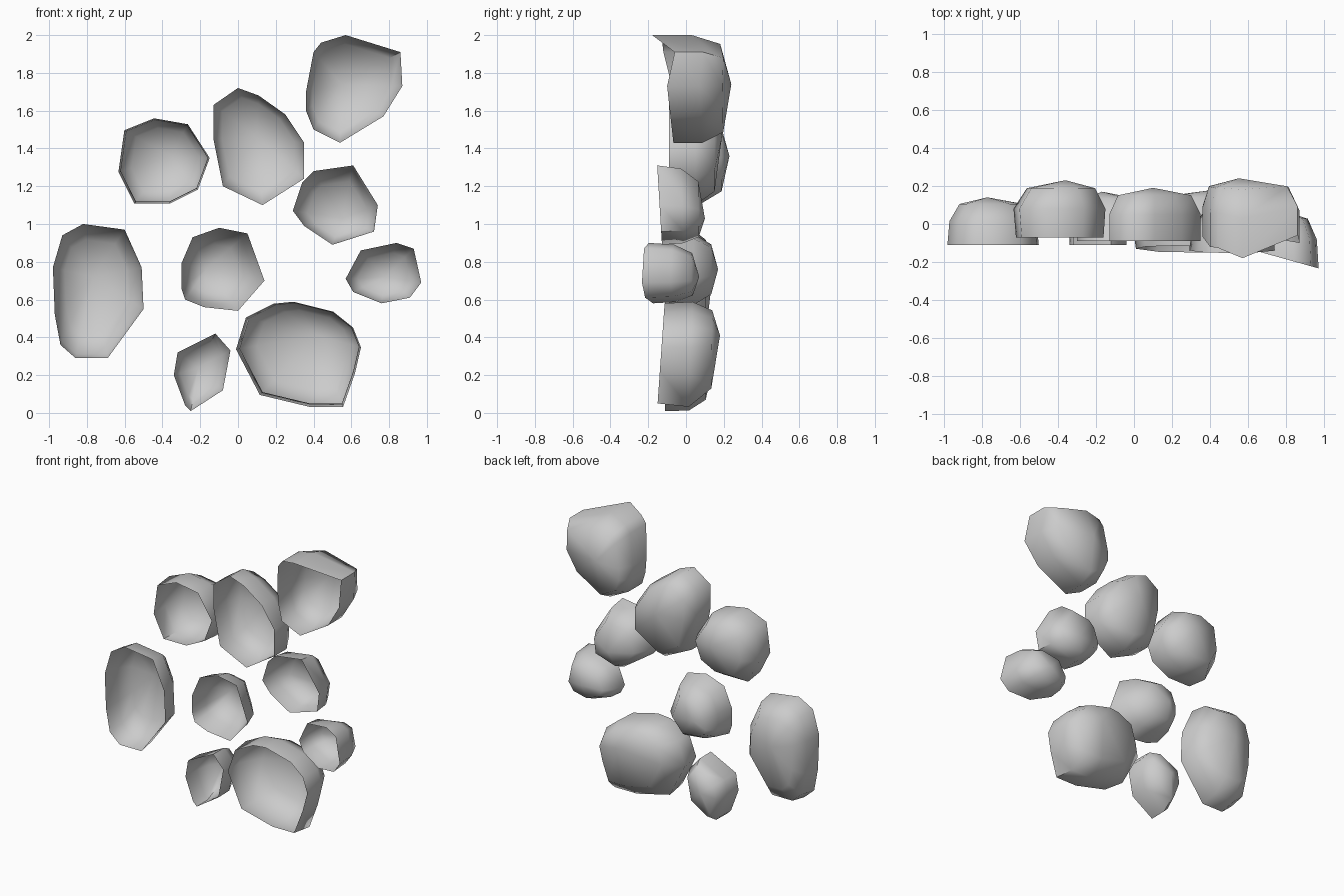
import bpy
import bmesh
from math import radians
from mathutils import Vector

default_cube = bpy.data.objects.get("Cube")
if default_cube:
    bpy.data.objects.remove(default_cube, do_unlink=True)

# One plain grey stone material
stone_grey = bpy.data.materials.new("stone grey")
stone_grey.use_nodes = True
stone_colour = (0.6, 0.6, 0.6, 1.0)
stone_grey.diffuse_color = stone_colour
stone_grey.node_tree.nodes["Principled BSDF"].inputs["Base Color"].default_value = stone_colour


def stone_shell(name, outline, rim, back, tilt_x=0.0, tilt_z=0.0, waist=0.95, cap=0.7):
    """Hollow stone, open at the front; outline holds (x, z) or (x, z, push).

    waist and cap are the widths halfway back and near the domed back.
    """
    apex = Vector(back)
    count = len(outline)
    middle_x = sum(point[0] for point in outline) / count
    middle_z = sum(point[1] for point in outline) / count
    mesh_builder = bmesh.new()
    rings = []
    for depth, width in ((0.0, 1.0), (0.5, waist), (0.86, cap)):
        ring = []
        for point in outline:
            x, z = point[0], point[1]
            push = point[2] if len(point) > 2 else 0.0
            front = rim + tilt_x * (x - middle_x) + tilt_z * (z - middle_z) + push
            ring.append(mesh_builder.verts.new((
                apex.x + (x - apex.x) * width,
                front + (apex.y - front) * depth,
                apex.z + (z - apex.z) * width,
            )))
        rings.append(ring)
    tip = mesh_builder.verts.new(apex)

    # Side walls, then the fan that closes the back
    for outer, inner in zip(rings, rings[1:]):
        for i in range(count):
            j = (i + 1) % count
            mesh_builder.faces.new((outer[i], outer[j], inner[j], inner[i]))
    last = rings[-1]
    for i in range(count):
        mesh_builder.faces.new((last[i], last[(i + 1) % count], tip))

    mesh = bpy.data.meshes.new(name)
    mesh_builder.to_mesh(mesh)
    mesh_builder.free()
    mesh.materials.append(stone_grey)
    stone = bpy.data.objects.new(name, mesh)
    bpy.context.collection.objects.link(stone)

    # Smooth faces with only the hardest edges kept
    bpy.ops.object.select_all(action="DESELECT")
    stone.select_set(True)
    bpy.context.view_layer.objects.active = stone
    bpy.ops.object.shade_smooth_by_angle(angle=radians(60))


# Upper row of stones
stone_shell("top_left_stone", [
    (.57, 2, -.05), (.86, 1.91, .06), (.87, 1.73), (.77, 1.57), (.54, 1.43),
    (.4, 1.5), (.36, 1.6, .03), (.36, 1.7, .03), (.4, 1.91), (.44, 1.96),
], rim=-.1, back=(.55, .24, 1.74), tilt_z=-.11, waist=1, cap=.82)

stone_shell("tall_centre_stone", [
    (0, 1.72), (.11, 1.68), (.25, 1.58), (.35, 1.43), (.35, 1.24),
    (.13, 1.1), (-.08, 1.2), (-.13, 1.45), (-.13, 1.63),
], rim=-.09, back=(.1, .19, 1.46), waist=1, cap=.8)

stone_shell("upper_right_stone", [
    (-.44, 1.55), (-.27, 1.52), (-.16, 1.35), (-.22, 1.19), (-.36, 1.12),
    (-.54, 1.12), (-.62, 1.28), (-.59, 1.49),
], rim=-.07, back=(-.36, .23, 1.36), waist=1.05, cap=.78)

# Middle band of stones
stone_shell("middle_left_stone", [
    (.61, 1.31), (.74, 1.1), (.72, .96), (.5, .89), (.35, .99),
    (.29, 1.07), (.34, 1.22), (.4, 1.28),
], rim=-.14, back=(.55, .1, 1.03), tilt_z=-.06, waist=.94)

stone_shell("far_right_stone", [
    (-.82, 1), (-.6, .97), (-.51, .77), (-.5, .55), (-.69, .29),
    (-.86, .29), (-.94, .36), (-.97, .52), (-.98, .77), (-.93, .94),
], rim=-.11, back=(-.77, .14, .72))

stone_shell("centre_stone", [
    (-.1, .98), (.05, .95), (.14, .7), (0, .54), (-.18, .56),
    (-.28, .6), (-.3, .66), (-.3, .79), (-.24, .93),
], rim=-.09, back=(-.17, .17, .76), waist=.86, cap=.6)

# Lower group of stones
stone_shell("small_left_stone", [
    (.84, .9), (.93, .87), (.97, .69), (.91, .61), (.76, .58),
    (.61, .64), (.57, .71), (.65, .86),
], rim=-.18, back=(.78, .07, .72), tilt_x=-.28)

stone_shell("large_bottom_stone", [
    (.3, .58), (.5, .53), (.6, .45), (.64, .35), (.61, .22), (.55, .05),
    (.38, .05), (.13, .11), (.01, .34), (.06, .5), (.2, .57),
], rim=-.13, back=(.42, .18, .41), tilt_z=.07, waist=1.05, cap=.78)

stone_shell("small_bottom_stone", [
    (-.12, .42), (-.04, .33), (-.08, .12), (-.25, .01), (-.28, .04),
    (-.34, .2), (-.32, .32),
], rim=-.11, back=(-.21, .14, .24), waist=.99, cap=.74)
